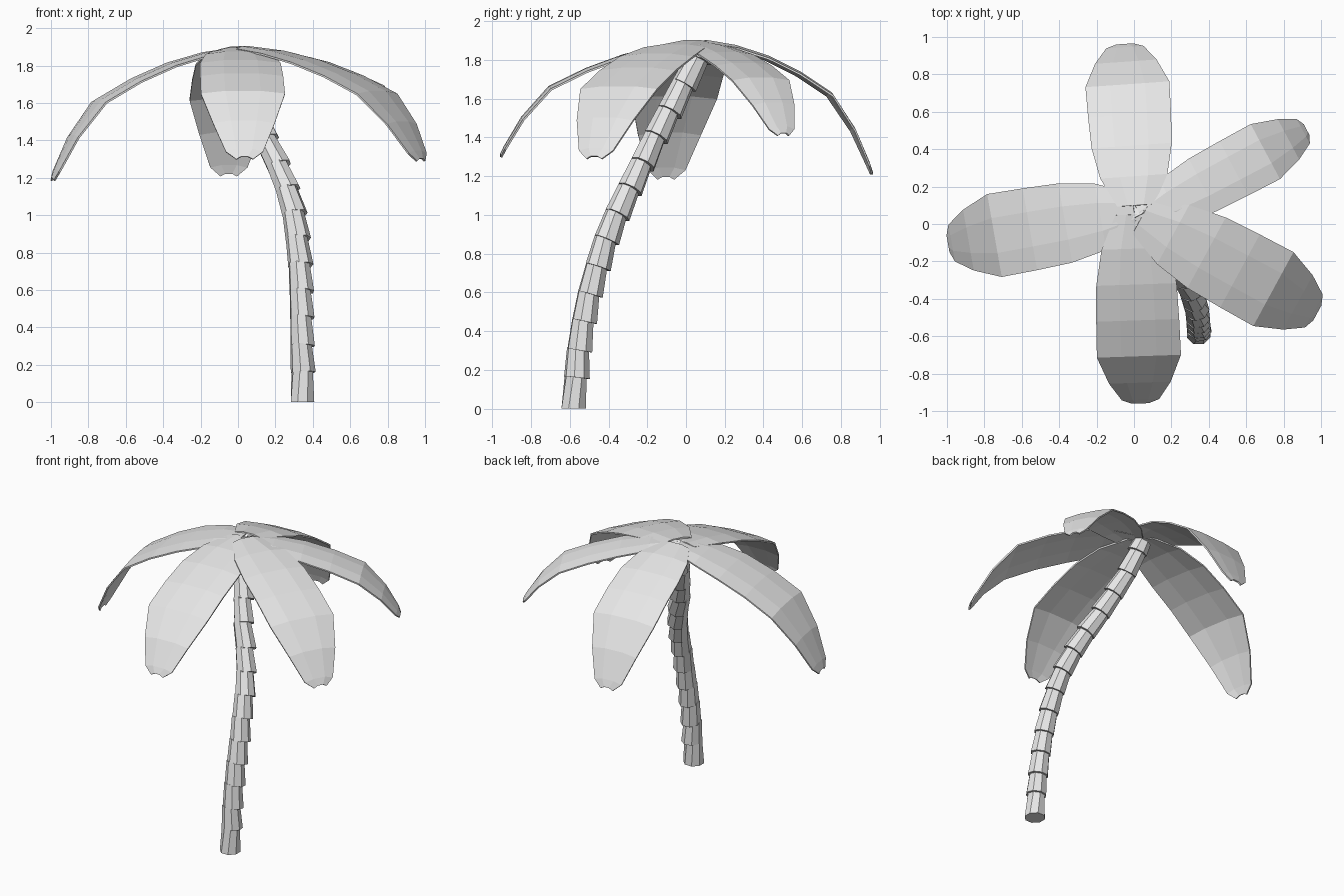
import bpy, bmesh, math
from mathutils import Vector, Matrix

cube = bpy.data.objects.get("Cube")
if cube:
    bpy.data.objects.remove(cube)

# One plain material
grey = bpy.data.materials.new("plain_grey")
grey.use_nodes = True
colour = (0.8, 0.8, 0.8, 1)
grey.diffuse_color = colour
grey.node_tree.nodes["Principled BSDF"].inputs["Base Color"].default_value = colour


def make_object(name, bm):
    mesh = bpy.data.meshes.new(name)
    bmesh.ops.recalc_face_normals(bm, faces=bm.faces)
    bm.to_mesh(mesh)
    bm.free()
    mesh.materials.append(grey)
    obj = bpy.data.objects.new(name, mesh)
    bpy.context.collection.objects.link(obj)
    return obj


# Trunk: stacked tapered segments along a leaning path
PATH = [(.345, -.58, 0), (.343, -.57, .16), (.34, -.555, .3), (.338, -.53, .45),
        (.335, -.5, .59), (.33, -.46, .73), (.317, -.415, .87), (.3, -.36, 1.0),
        (.265, -.295, 1.13), (.215, -.23, 1.26), (.15, -.16, 1.4),
        (.1, -.09, 1.53), (.05, -.015, 1.67), (.025, .06, 1.8), (.01, .09, 1.87)]
SIDES = 8
LEDGE = Vector((.006, .007, 0))


def ring(bm, centre, axis, radius):
    turn = axis.to_track_quat('Z', 'Y')
    verts = []
    for i in range(SIDES):
        a = math.tau * (i + .5) / SIDES
        offset = Vector((radius * math.cos(a), radius * math.sin(a), 0))
        verts.append(bm.verts.new(centre + turn @ offset))
    return verts


bm = bmesh.new()
points = [Vector(p) for p in PATH]
for n, (low, high) in enumerate(zip(points, points[1:])):
    axis = (high - low).normalized()
    shift = LEDGE if n else Vector()
    bottom = ring(bm, low + shift, Vector((0, 0, 1)) if n == 0 else axis, .068)
    top = ring(bm, high + axis * .01 - shift * .5, axis, .058)
    for i in range(SIDES):
        j = (i + 1) % SIDES
        bm.faces.new((bottom[i], bottom[j], top[j], top[i]))
    bm.faces.new(bottom[::-1])
    bm.faces.new(top)
make_object("trunk", bm)

# Frond shape: (fraction of reach, fraction of drop, half width) per row
ROWS = [(0, 0, .1), (.18, .04, .18), (.37, .12, .215), (.56, .24, .222),
        (.75, .4, .225), (.89, .67, .165), (.98, .93, .1), (1, 1, .045)]
ACROSS = [(-1, 0), (-.42, .014), (.42, .014), (1, 0)]


def frond(name, base, angle, reach, drop, width):
    bm = bmesh.new()
    place = Matrix.Translation(base) @ Matrix.Rotation(math.radians(angle), 4, 'Z')
    grid = []
    for along, fall, half in ROWS:
        grid.append([bm.verts.new(place @ Vector((along * reach, s * half * width,
                                                  rise - fall * drop)))
                     for s, rise in ACROSS])
    for near, far in zip(grid, grid[1:]):
        for i in range(len(ACROSS) - 1):
            bm.faces.new((near[i], far[i], far[i + 1], near[i + 1]))
    # Thin underside and rim
    bm.normal_update()
    bmesh.ops.solidify(bm, geom=bm.faces[:], thickness=.01)
    make_object(name, bm)


frond("back_frond", (.01, .1, 1.89), 94, .865, .68, 1)
frond("front_frond", (0, .05, 1.885), -88, 1.01, .585, 1)
frond("right_frond", (0, .07, 1.885), 190, 1.01, .70, 1)
frond("back_left_frond", (.04, .035, 1.885), 28, 1.0, .475, .74)
frond("front_left_frond", (.04, .035, 1.89), -28.5, 1.07, .60, 1)
